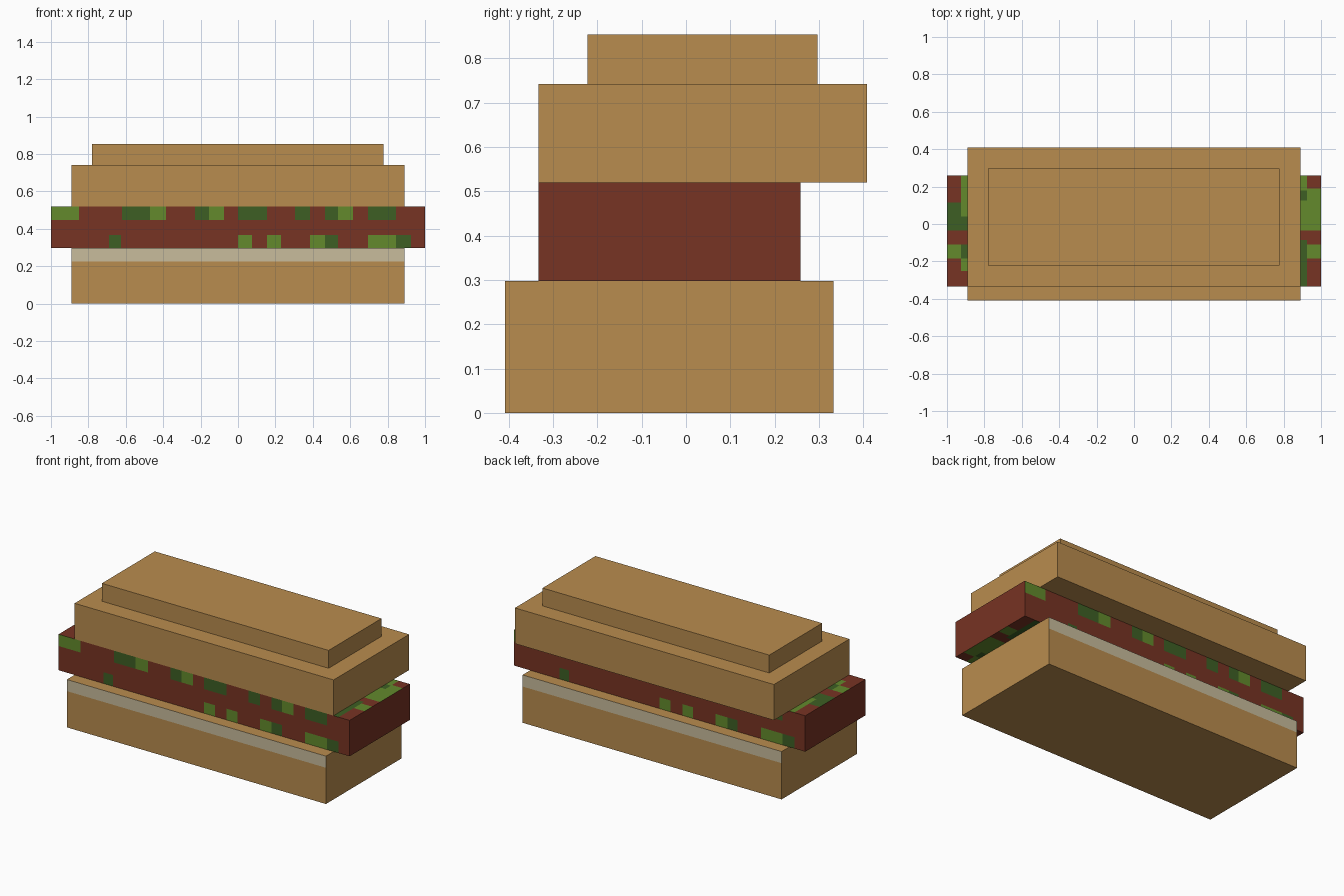
import bpy, bmesh
from mathutils import Vector

if "Cube" in bpy.data.objects:
    bpy.data.objects.remove(bpy.data.objects["Cube"])


def material(name, hex_code):
    def lin(c):
        c /= 255
        return c / 12.92 if c <= 0.04045 else ((c + 0.055) / 1.055) ** 2.4
    m = bpy.data.materials.new(name)
    m.diffuse_color = [lin((hex_code >> s) & 255) for s in (16, 8, 0)] + [1]
    m.use_nodes = True
    m.node_tree.nodes["Principled BSDF"].inputs["Base Color"].default_value = m.diffuse_color
    return m


crust = material("crust", 0xB98C4E)
cream = material("cream", 0xC8BC9C)
meat = material("meat", 0x773323)
leaf = material("light_leaf", 0x638A2C)
dark_leaf = material("dark_leaf", 0x3D5F24)


def box(name, lo, hi, mats, cuts=((), (), ()), rule=None):
    """Box from corner to corner, sliced along each axis and coloured by rule."""
    lo, hi = Vector(lo), Vector(hi)
    bm = bmesh.new()
    bmesh.ops.create_cube(bm, size=1)
    for v in bm.verts:
        v.co = (lo + hi) / 2 + v.co * (hi - lo)
    for axis, places in enumerate(cuts):
        normal = Vector([float(axis == i) for i in range(3)])
        for p in sorted(set(places)):
            if lo[axis] + 0.001 < p < hi[axis] - 0.001:
                bmesh.ops.bisect_plane(bm, geom=bm.verts[:] + bm.edges[:] + bm.faces[:],
                                       dist=1e-5, plane_co=normal * p, plane_no=normal)
    bm.normal_update()
    if rule:
        for f in bm.faces:
            f.material_index = rule(f.calc_center_median(), f.normal)
    me = bpy.data.meshes.new(name)
    bm.to_mesh(me)
    bm.free()
    for m in mats:
        me.materials.append(m)
    ob = bpy.data.objects.new(name, me)
    bpy.context.collection.objects.link(ob)


# Bread layers, with a cream band along both long sides of the bottom one
box("bottom_bun", (-0.89, -0.408, 0), (0.89, 0.333, 0.297), (crust, cream),
    ((), (), (0.225,)),
    lambda c, n: int(abs(n.y) > 0.9 and c.z > 0.225))
box("top_bun", (-0.89, -0.333, 0.52), (0.89, 0.408, 0.742), (crust,))
box("bun_crown", (-0.78, -0.222, 0.742), (0.778, 0.297, 0.853), (crust,))

# Leaf patches on the long sides: x start, x end, shade (1 light, 2 dark)
UPPER = [(-1, -0.85, 1), (-0.62, -0.47, 2), (-0.47, -0.385, 1), (-0.23, -0.155, 2),
         (-0.155, -0.075, 1), (0, 0.155, 2), (0.305, 0.385, 2), (0.465, 0.535, 2),
         (0.535, 0.615, 1), (0.695, 0.845, 2)]
LOWER = [(-0.69, -0.625, 2), (0, 0.075, 1), (0.155, 0.23, 1), (0.385, 0.465, 1),
         (0.465, 0.535, 2), (0.695, 0.845, 1), (0.845, 0.925, 2)]
# Leaf patches on the exposed ends of top and bottom: x range, y range, shade
ENDS = [(-1, -0.925, -0.035, 0.115, 2), (-1, -0.925, -0.185, -0.11, 1),
        (-0.925, -0.85, 0.04, 0.26, 1), (-0.925, -0.85, -0.035, 0.04, 2),
        (-0.925, -0.85, -0.185, -0.11, 2), (-0.925, -0.85, -0.25, -0.185, 1),
        (0.85, 0.925, 0.18, 0.26, 1), (0.85, 0.925, 0.125, 0.18, 2),
        (0.85, 0.925, -0.035, 0.125, 1), (0.925, 1, -0.035, 0.19, 1),
        (0.85, 0.925, -0.333, -0.085, 2), (0.925, 1, -0.185, -0.11, 1)]
MID_Y = -0.0375


def filling_colour(c, n):
    if abs(n.y) > 0.9:
        x = c.x if n.y < 0 else -c.x
        row = UPPER if c.z > 0.447 else LOWER if c.z < 0.367 else []
        return next((s for a, b, s in row if a < x < b), 0)
    if abs(n.z) > 0.9:
        y = c.y if n.z > 0 else 2 * MID_Y - c.y
        return next((s for a, b, d, e, s in ENDS if a < c.x < b and d < y < e), 0)
    return 0


# Filling slab, sliced at every patch edge
x_cuts = [k * x for p in UPPER + LOWER for x in p[:2] for k in (1, -1)]
x_cuts += [x for p in ENDS for x in p[:2]]
y_cuts = [y for p in ENDS for q in p[2:4] for y in (q, 2 * MID_Y - q)]
box("filling", (-1, -0.333, 0.297), (1, 0.258, 0.52), (meat, leaf, dark_leaf),
    (x_cuts, y_cuts, (0.367, 0.447)), filling_colour)
